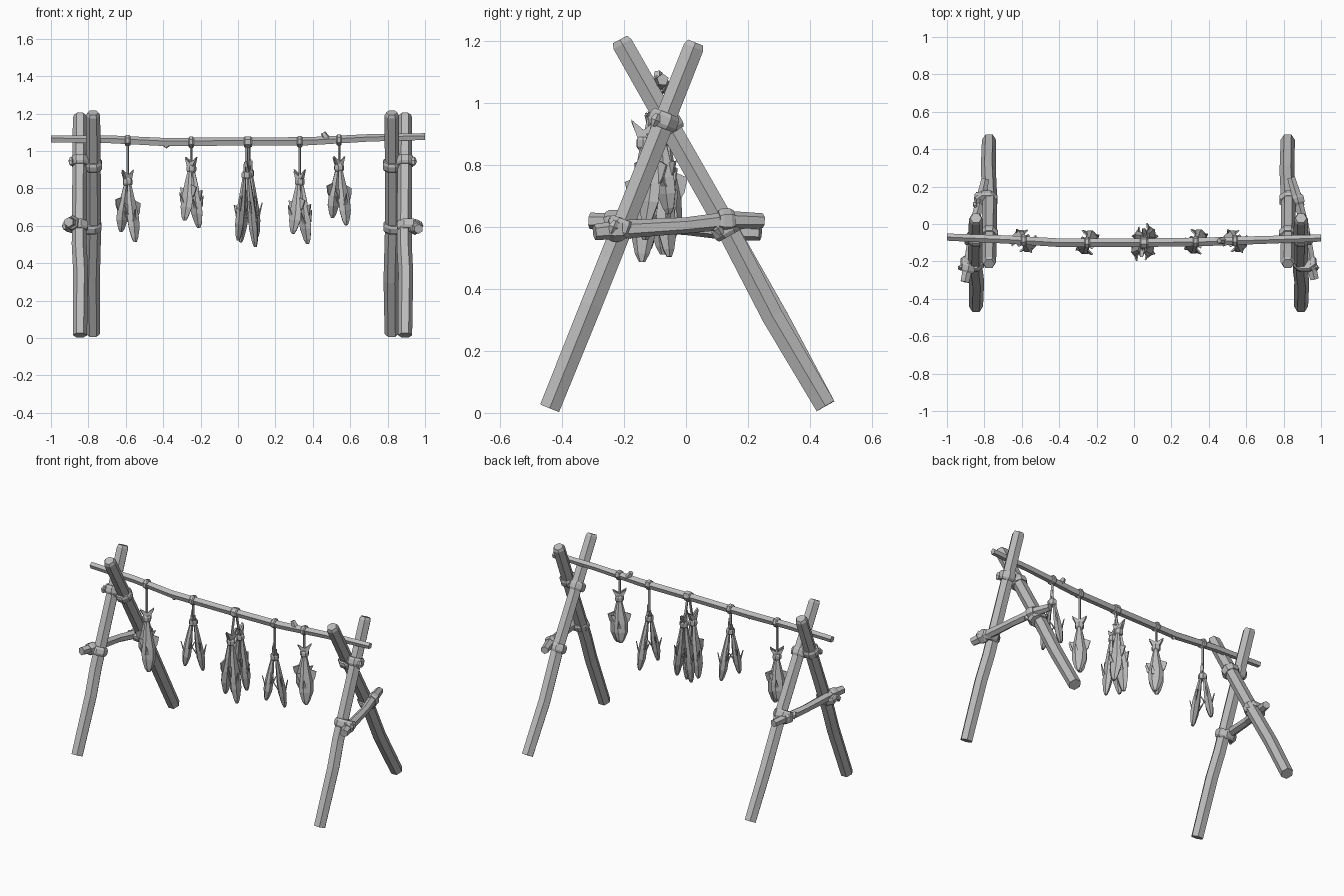
import bpy, bmesh, math
from mathutils import Vector

cube = bpy.data.objects.get("Cube")
if cube:
    bpy.data.objects.remove(cube, do_unlink=True)

grey = bpy.data.materials.new("weathered_grey")
grey.use_nodes = True
COLOUR = (0.5, 0.5, 0.5, 1)
grey.diffuse_color = COLOUR
grey.node_tree.nodes["Principled BSDF"].inputs["Base Color"].default_value = COLOUR
grey.node_tree.nodes["Principled BSDF"].inputs["Roughness"].default_value = 0.9

X, Y, Z = Vector((1, 0, 0)), Vector((0, 1, 0)), Vector((0, 0, 1))


def finish(name, bm):
    bmesh.ops.recalc_face_normals(bm, faces=bm.faces)
    mesh = bpy.data.meshes.new(name)
    bm.to_mesh(mesh)
    bm.free()
    mesh.materials.append(grey)
    obj = bpy.data.objects.new(name, mesh)
    bpy.context.collection.objects.link(obj)
    return obj


def loft(bm, path, radii, hint, sides=6, phase=0.0):
    """Sweep a polygon along a path; radii are numbers or (across, deep) pairs."""
    path = [Vector(p) for p in path]
    rings = []
    for i, p in enumerate(path):
        t = (path[min(i + 1, len(path) - 1)] - path[max(i - 1, 0)]).normalized()
        u = (hint - t * hint.dot(t)).normalized()
        v = t.cross(u)
        r = radii[i] if isinstance(radii, (list, tuple)) else radii
        ru, rv = r if isinstance(r, tuple) else (r, r)
        angles = [phase + math.tau * k / sides for k in range(sides)]
        rings.append([bm.verts.new(p + u * ru * math.cos(a) + v * rv * math.sin(a)) for a in angles])
    for a, b in zip(rings, rings[1:]):
        for k in range(sides):
            n = (k + 1) % sides
            bm.faces.new((a[k], a[n], b[n], b[k]))
    bm.faces.new(rings[0][::-1])
    bm.faces.new(rings[-1])


def rod(name, path, radii, hint, sides=6, phase=0.0):
    bm = bmesh.new()
    loft(bm, path, radii, hint, sides, phase)
    return finish(name, bm)


def band(name, centre, axis, across, deep, half=0.026):
    """Chamfered rope wrapping with a small knot on its side."""
    bm = bmesh.new()
    c, axis = Vector(centre), Vector(axis).normalized()
    steps = (-1, -0.5, 0.5, 1)
    grow = (0.86, 1, 1, 0.86)
    loft(bm, [c + axis * half * s for s in steps],
         [(across * g, deep * g) for g in grow], X, 8, math.pi / 8)
    side = X * (across if c.x > 0 else -across)
    knot = c + side * 0.9 - Y * deep * 0.5
    loft(bm, [knot - axis * 0.022, knot, knot + axis * 0.022], [0.008, 0.017, 0.008], X, 5)
    return finish(name, bm)


def plate(bm, outline, normal, thick):
    """Thin flat prism from an outline."""
    back = [bm.verts.new(p - normal * thick) for p in outline]
    front = [bm.verts.new(p + normal * thick) for p in outline]
    bm.faces.new(back[::-1])
    bm.faces.new(front)
    for i in range(len(outline)):
        j = (i + 1) % len(outline)
        bm.faces.new((back[i], back[j], front[j], front[i]))


# Crossed end frames: (side, front pole x, back pole x)
FRONT = [(-0.44, 0.015), (-0.305, 0.35), (-0.245, 0.50), (0.025, 1.18), (0.031, 1.195)]
BACK = [(0.45, 0.022), (0.28, 0.31), (0.13, 0.60), (-0.205, 1.19), (-0.213, 1.205)]
STRAIGHT = [(0.45, 0.022), (0.30, 0.30), (0.13, 0.60), (-0.205, 1.19), (-0.213, 1.205)]
POLE = [0.038, 0.04, 0.04, 0.038, 0.03]
for side, fx, bx in (("right", -0.845, -0.775), ("left", 0.893, 0.822)):
    out = 1 if fx > 0 else -1
    sway = (0, 0.004, -0.004, 0, 0)
    back = BACK if out > 0 else STRAIGHT
    rod(side + "_front_pole", [(fx + s, y, z) for s, (y, z) in zip(sway, FRONT)], POLE, X)
    rod(side + "_back_pole", [(bx - s, y, z) for s, (y, z) in zip(sway, back)], POLE, X)
    up_front, up_back = (0, 0.37, 0.93), (0, -0.49, 0.87)
    band(side + "_front_top_binding", (fx, -0.072, 0.945), up_front, 0.052, 0.053)
    band(side + "_back_top_binding", (bx, -0.058, 0.925), up_back, 0.052, 0.053)
    band(side + "_front_brace_binding", (fx + out * 0.02, -0.208, 0.6), up_front, 0.068, 0.052)
    band(side + "_back_brace_binding", (bx + out * 0.015, 0.13, 0.595), up_back, 0.064, 0.052)

# Side braces, lashed outside the poles
rod("left_brace", [(0.965, -0.295, 0.583), (0.945, -0.21, 0.592), (0.91, 0, 0.605),
                   (0.87, 0.15, 0.622), (0.84, 0.248, 0.62)], [0.026, 0.03, 0.026, 0.029, 0.024], Z)
rod("right_brace", [(-0.905, -0.31, 0.62), (-0.885, -0.22, 0.615), (-0.855, 0, 0.6),
                    (-0.82, 0.13, 0.587), (-0.795, 0.24, 0.58)], [0.026, 0.03, 0.026, 0.029, 0.024], Z)
for name, at in (("left_front", (0.945, -0.225, 0.592)), ("left_back", (0.875, 0.13, 0.62)),
                 ("right_front", (-0.885, -0.235, 0.615)), ("right_back", (-0.82, 0.14, 0.587))):
    c = Vector(at)
    run = Vector((-0.2 if c.x > 0 else 0.2, 1, 0.04)).normalized() * 0.025
    rod(name + "_brace_wrap", [c - run, c - run * 0.5, c + run * 0.5, c + run],
        [0.033, 0.04, 0.04, 0.033], Z, 6)

# Top bar with two broken twig stubs
BAR = [(-1, -0.07, 1.062), (-0.68, -0.083, 1.06), (-0.4, -0.1, 1.046), (0.05, -0.1, 1.048),
       (0.38, -0.095, 1.05), (0.7, -0.085, 1.068), (1, -0.075, 1.075)]
rod("top_bar", BAR, [0.02, 0.023, 0.024, 0.024, 0.024, 0.022, 0.02], Y, 5, math.pi / 2)
rod("lower_twig_stub", [(-0.37, -0.1, 1.046), (-0.39, -0.105, 1.02)], [0.02, 0.011], Y, 5)
rod("upper_twig_stub", [(0.48, -0.09, 1.055), (0.455, -0.09, 1.098)], [0.022, 0.014], Y, 5)


def bar_at(x):
    for a, b in zip(BAR, BAR[1:]):
        if a[0] <= x <= b[0]:
            return Vector(a).lerp(Vector(b), (x - a[0]) / (b[0] - a[0]))


def fish(name, tie, normal, splay, length, flip):
    """Flat fish hung by its tail, head down."""
    bm = bmesh.new()
    down = (normal * splay - Z).normalized()
    wide = Z.cross(normal).normalized() * flip
    face = down.cross(wide).normalized()
    start = tie + normal * math.copysign(0.01, splay)

    def at(t, w):
        return start + down * length * t + wide * w

    loft(bm, [at(0, 0), at(0.25, 0), at(0.55, 0.003), at(0.75, 0.003), at(0.93, 0), at(1, 0)],
         [(0.011, 0.009), (0.026, 0.016), (0.043, 0.024), (0.042, 0.025), (0.024, 0.016),
          (0.01, 0.008)], wide, 6)
    # Forked tail, back fin and belly fins
    plate(bm, [at(0.03, -0.01), at(-0.2, -0.042), at(-0.11, 0), at(-0.2, 0.042), at(0.03, 0.01)],
          face, 0.005)
    plate(bm, [at(0.3, 0.02), at(0.36, 0.066), at(0.5, 0.055), at(0.62, 0.03)], face, 0.004)
    plate(bm, [at(0.38, -0.025), at(0.36, -0.056), at(0.55, -0.035)], face, 0.004)
    # Side fin flaring from the body
    for s in (-1, 1):
        root = at(0.66, -0.01) + face * s * 0.02
        tip = at(0.47, -0.016) + face * s * 0.042
        plate(bm, [root - wide * 0.012, tip, root + wide * 0.012], face, 0.003)
    finish(name, bm)


# Hanging bundles: (x, y shift, tie height, facing angle, first length, second length)
BUNDLES = [(-0.59, 0, 0.835, -45, 0.325, 0.27), (-0.25, 0, 0.905, 45, 0.32, 0.28),
           (0.045, -0.035, 0.87, -8, 0.385, 0.35), (0.06, 0.035, 0.88, 12, 0.34, 0.37),
           (0.33, 0, 0.835, 45, 0.335, 0.28), (0.54, 0, 0.91, -45, 0.31, 0.27)]
for i, (x, dy, z, angle, first, second) in enumerate(BUNDLES, 1):
    a = math.radians(angle)
    normal = Vector((math.cos(a), math.sin(a), 0))
    bar = bar_at(x)
    tie = Vector((x, bar.y + dy, z))
    tag = f"bundle_{i}_"
    splay = 0.1 if dy else 0.15
    fish(tag + "first_fish", tie, normal, splay, first, 1)
    fish(tag + "second_fish", tie, normal, -splay, second, -1)
    rod(tag + "tail_wrap", [tie + Z * h for h in (-0.02, -0.01, 0.01, 0.02)],
        [0.02, 0.027, 0.027, 0.02], normal, 7)
    rod(tag + "cord", [tie, bar - Z * 0.015], 0.008, X, 5)
    rod(tag + "bar_loop", [bar + X * s for s in (-0.014, -0.008, 0.008, 0.014)],
        [0.026, 0.031, 0.031, 0.026], Y, 7)
